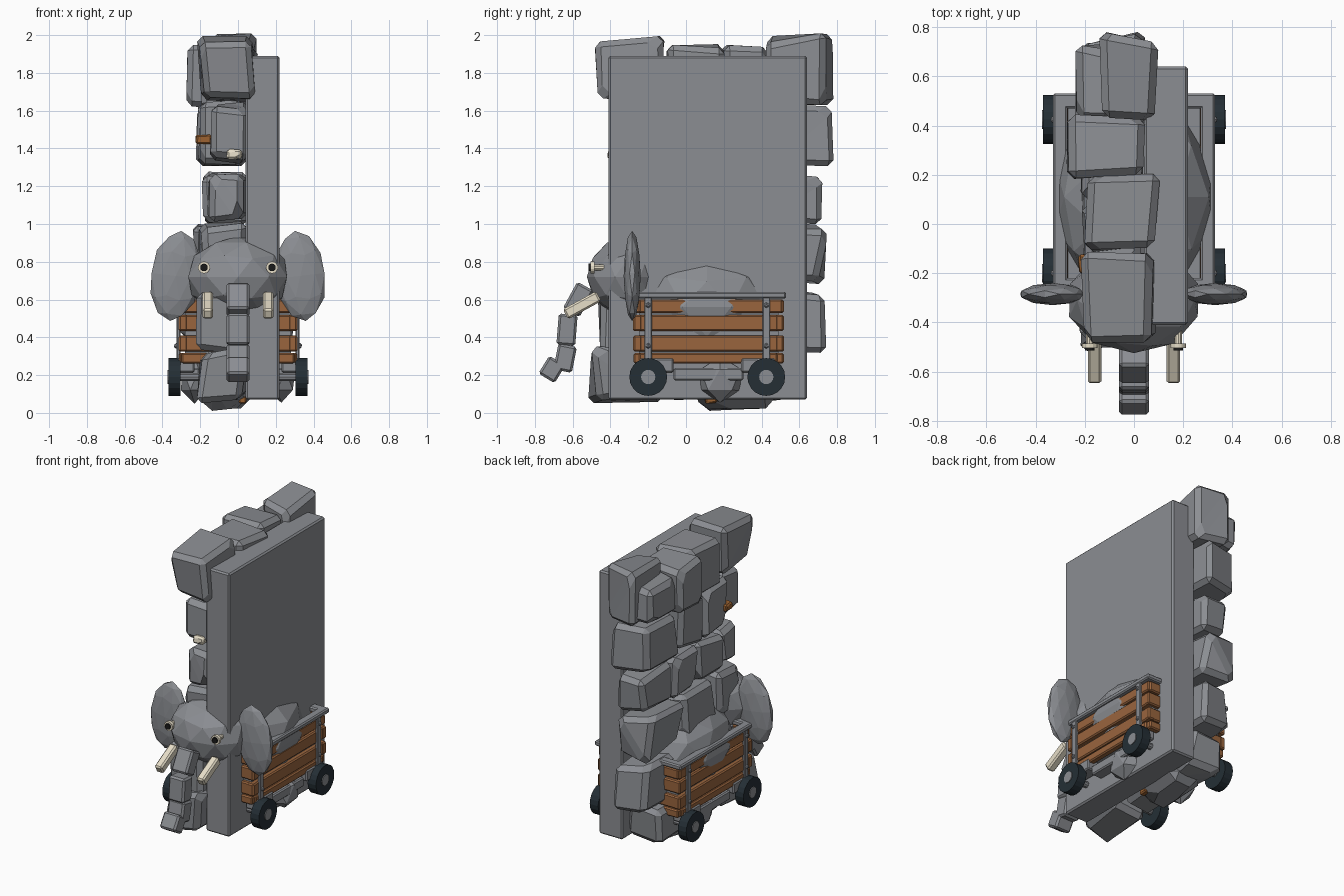
import bpy, bmesh, random
from math import pi
from mathutils import Vector, Matrix

random.seed(11)
cube = bpy.data.objects.get("Cube")
if cube:
    bpy.data.objects.remove(cube)


def material(name, r, g, b):
    m = bpy.data.materials.new(name)
    m.use_nodes = True
    m.diffuse_color = (r, g, b, 1)
    m.node_tree.nodes["Principled BSDF"].inputs["Base Color"].default_value = (r, g, b, 1)
    return m


STONE = material("stone grey", .26, .27, .29)
WOOD = material("brown wood", .32, .13, .048)
TYRE = material("dark tyre", .018, .028, .036)
IVORY = material("ivory", .85, .78, .62)
BLACK = material("pupil black", .01, .01, .01)
AMBER = material("amber chip", .32, .12, .03)


def finish(name, bm, mat):
    me = bpy.data.meshes.new(name)
    bmesh.ops.recalc_face_normals(bm, faces=bm.faces)
    bm.to_mesh(me)
    bm.free()
    me.materials.append(mat)
    ob = bpy.data.objects.new(name, me)
    bpy.context.collection.objects.link(ob)


def bevel(bm, width):
    bmesh.ops.bevel(bm, geom=bm.edges[:], offset=width, segments=1,
                    affect='EDGES', clamp_overlap=True)


def box(name, centre, size, mat, chamfer=.008, tilt=0):
    """Chamfered box, tilted about the x axis."""
    bm = bmesh.new()
    bmesh.ops.create_cube(bm, size=1)
    bmesh.ops.scale(bm, vec=size, verts=bm.verts)
    if chamfer:
        bevel(bm, chamfer)
    bm.transform(Matrix.Translation(centre) @ Matrix.Rotation(tilt, 4, 'X'))
    finish(name, bm, mat)


def rock(name, xs, ys, zs, mat=STONE, rough=.17, chamfer=.03):
    """Uneven chamfered block that fills the given ranges."""
    bm = bmesh.new()
    bmesh.ops.create_cube(bm, size=1)
    lo = Vector((xs[0], ys[0], zs[0]))
    hi = Vector((xs[1], ys[1], zs[1]))
    for v in bm.verts:
        for i in range(3):
            inset = .5 - random.uniform(0, rough)
            v.co[i] = (lo[i] + hi[i]) / 2 + (hi[i] - lo[i]) * (inset if v.co[i] > 0 else -inset)
    bmesh.ops.triangulate(bm, faces=random.sample(bm.faces[:], 2))
    bevel(bm, chamfer)
    finish(name, bm, mat)


def blob(name, centre, radii, mat, level=2, jitter=0, turn=0):
    """Low-poly ellipsoid."""
    bm = bmesh.new()
    bmesh.ops.create_icosphere(bm, subdivisions=level, radius=1)
    for v in bm.verts:
        v.co *= 1 + random.uniform(-jitter, jitter)
    bmesh.ops.scale(bm, vec=radii, verts=bm.verts)
    bm.transform(Matrix.Translation(centre) @ Matrix.Rotation(turn, 4, 'Y'))
    finish(name, bm, mat)


def disc(name, centre, radius, depth, mat, axis='Y', sides=20):
    bm = bmesh.new()
    bmesh.ops.create_cone(bm, cap_ends=True, segments=sides, radius1=radius,
                          radius2=radius, depth=depth)
    bm.transform(Matrix.Translation(centre) @ Matrix.Rotation(pi / 2, 4, axis))
    finish(name, bm, mat)


# Wall slab
box("wall_slab", (.13, .115, .98), (.18, 1.05, 1.82), STONE, .01)

# Stone courses: (bottom, top, outer x, outer x of the front stone, y joints)
courses = [
    (1.3, 1.66, -.23, -.16, (-.4, -.19, .07, .35, .78)),
    (.98, 1.28, -.2, -.17, (-.37, -.16, .1, .36, .74)),
    (.67, 1.02, -.25, -.22, (-.34, -.06, .34, .75)),
    (.29, .68, -.23, -.23, (-.49, -.1, .33, .73)),
    (.04, .36, -.23, -.23, (-.52, -.1, .3, .6)),
]
for n, (z0, z1, outer, front, joints) in enumerate(courses):
    for y0, y1 in zip(joints, joints[1:]):
        x0 = front if y0 == joints[0] else outer
        rock(f"wall_stone_{n}", (x0, .06), (y0 - .015, y1 + .015), (z0, z1))

# Cap stones along the top
rock("front_cap_stone", (-.23, .1), (-.49, -.1), (1.62, 2.01))
rock("middle_cap_stone", (-.22, .12), (-.12, .21), (1.6, 1.96), rough=.12)
rock("rear_middle_cap_stone", (-.28, .05), (.17, .45), (1.6, 1.96), rough=.12)
rock("rear_cap_stone", (-.16, .13), (.38, .79), (1.62, 2.02))
rock("rear_side_stone", (-.25, -.08), (.42, .75), (1.62, 1.92))
# Stone under the wall
rock("base_stone", (-.24, .08), (0, .48), (0, .25), chamfer=.05)

# Small chips lodged between the stones
rock("side_chip", (-.23, -.13), (-.21, -.11), (1.42, 1.48), AMBER, chamfer=.008)
rock("base_chip", (0, .05), (.1, .17), (.045, .1), AMBER, chamfer=.008)
rock("pale_chip", (-.07, .03), (-.42, -.35), (1.34, 1.4), IVORY, chamfer=.012)

# Body filling the cart
blob("body", (0, .11, .56), (.337, .42, .3), STONE, jitter=.012)
box("cart_filling", (0, .12, .43), (.56, .74, .3), STONE, 0)

# Cart sides: plank rows with (centre, height, y start, y end)
planks = [(.565, .07, -.25, .51), (.475, .085, -.28, .515),
          (.367, .085, -.28, .52), (.29, .055, -.25, .485)]
for s in (-1, 1):
    for z, h, y0, y1 in planks:
        box("side_plank", (s * .29, (y0 + y1) / 2, z), (.045, y1 - y0, h), WOOD)
    box("side_rim", (s * .3, .13, .622), (.06, .8, .035), STONE)
    box("side_sill", (s * .25, .12, .205), (.09, .37, .065), STONE)
    # Rubble hanging below the sill
    blob("cart_rubble", (s * .23, .18, .175), (.085, .125, .125), STONE, level=1, jitter=.05)
    for y in (-.2, .425):
        box("side_post", (s * .315, y, .44), (.02, .04, .36), STONE, .004)
        for z in (.355, .57):
            blob("rivet", (s * .328, y, z), (.012, .015, .015), STONE, 1)
        box("axle_bracket", (s * .275, y * .86 + .017, .25), (.09, .18, .075), STONE)
        # Wheels
        disc("wheel", (s * .337, y, .19), .1, .064, TYRE)
        disc("wheel_hub", (s * .34, y, .19), .038, .068, STONE, sides=14)

# Cart ends
for y in (-.255, .495):
    for z, h, y0, y1 in planks:
        box("end_plank", (0, y, z), (.63 if h > .08 else .6, .045, h), WOOD)
    box("end_rim", (0, y + .005, .622), (.66, .06, .035), STONE)
for y in (-.2, .425):
    disc("axle", (0, y, .19), .022, .62, STONE, sides=10)

# Head
blob("head", (0, -.31, .72), (.275, .215, .215), STONE, jitter=.012)

for s in (-1, 1):
    # Ears
    blob("ear", (s * .33, -.285, .725), (.135, .045, .24), STONE, turn=-s * .12)
    # Eyes: stem, white disc and pupil
    disc("eye_stem", (s * .18, -.465, .77), .016, .06, IVORY, axis='X', sides=10)
    disc("eye", (s * .18, -.495, .77), .032, .02, IVORY, axis='X', sides=14)
    disc("pupil", (s * .18, -.509, .77), .02, .012, BLACK, axis='X', sides=12)
    # Tusks
    box("tusk", (s * .16, -.55, .57), (.056, .2, .06), IVORY, .01, .5)

# Trunk: (y, z, length, tilt)
trunk = [(-.57, .6, .16, -.5), (-.63, .44, .165, -.08),
         (-.64, .29, .14, -.2), (-.71, .23, .11, -.55)]
for n, (y, z, length, tilt) in enumerate(trunk):
    box(f"trunk_{n}", (0, y, z), (.12, .1, length), STONE, .012, tilt)
